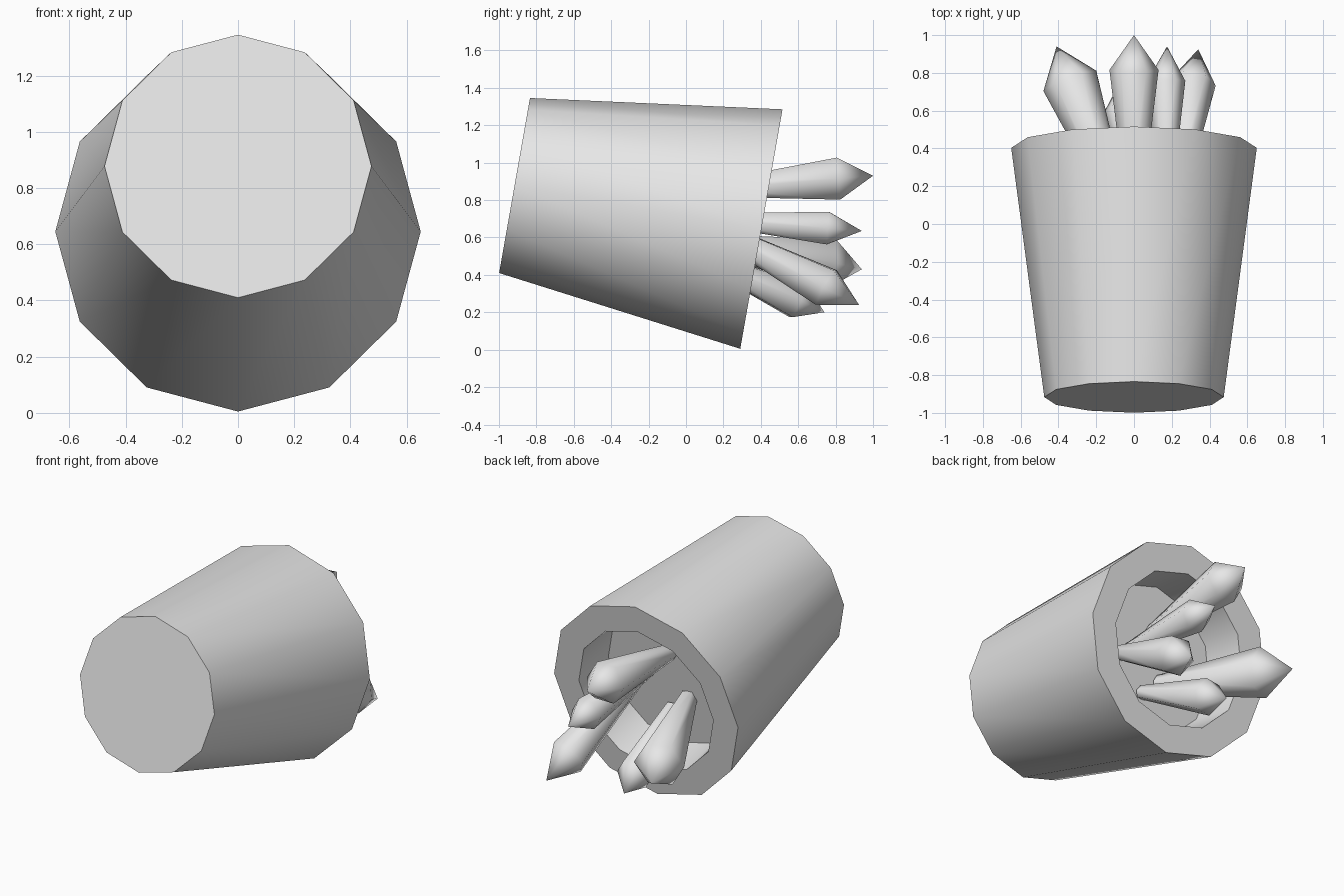
import bpy, bmesh
from math import cos, sin, tau, radians
from mathutils import Vector

cube = bpy.data.objects.get("Cube")
if cube:
    bpy.data.objects.remove(cube)

grey = bpy.data.materials.new("plain grey")
grey.use_nodes = True
colour = (0.8, 0.8, 0.8, 1)
grey.diffuse_color = colour
grey.node_tree.nodes["Principled BSDF"].inputs["Base Color"].default_value = colour


def lathe(name, rings, sides):
    """Closed solid from (radius, height) rings around local z."""
    bm = bmesh.new()
    loops = [[bm.verts.new((r * cos(tau * i / sides), r * sin(tau * i / sides), h))
              for i in range(sides)] for r, h in rings]
    for low, high in zip(loops, loops[1:]):
        for i in range(sides):
            j = (i + 1) % sides
            bm.faces.new((low[i], low[j], high[j], high[i]))
    bm.faces.new(loops[0][::-1])
    bm.faces.new(loops[-1])
    bmesh.ops.remove_doubles(bm, verts=bm.verts, dist=0.0001)
    bmesh.ops.recalc_face_normals(bm, faces=bm.faces)
    mesh = bpy.data.meshes.new(name)
    bm.to_mesh(mesh)
    bm.free()
    mesh.materials.append(grey)
    obj = bpy.data.objects.new(name, mesh)
    bpy.context.collection.objects.link(obj)
    bpy.ops.object.select_all(action='DESELECT')
    obj.select_set(True)
    bpy.context.view_layer.objects.active = obj
    bpy.ops.object.shade_smooth_by_angle(angle=radians(65))
    return obj


# Tapered bucket with a thick rim and a shallow cavity, tipped forward
bucket = lathe("bucket", [(0.475, -1.34), (0.65, 0), (0.475, 0), (0.46, -0.28)], 12)
bucket.location = (0, 0.403, 0.645)
bucket.rotation_euler.x = radians(-100)

# Pointed crystals: base, tip, shoulder radius
crystals = {
    "top_crystal": ((0, 0.16, 0.86), (0, 1.0, 0.93), 0.13),
    "middle_crystal": ((0.16, 0.12, 0.70), (0.175, 0.94, 0.635), 0.10),
    "left_crystal": ((0.22, 0.13, 0.66), (0.34, 0.925, 0.24), 0.12),
    "right_crystal": ((-0.09, 0.11, 0.57), (-0.41, 0.94, 0.43), 0.15),
    "bottom_crystal": ((0.03, 0.10, 0.48), (-0.08, 0.74, 0.20), 0.11),
}
for name, (base, tip, radius) in crystals.items():
    axis = Vector(tip) - Vector(base)
    length = axis.length
    obj = lathe(name, [(radius * 0.38, 0), (radius, length * 0.78), (0, length)], 6)
    obj.location = base
    obj.rotation_euler = axis.to_track_quat('Z', 'Y').to_euler()
